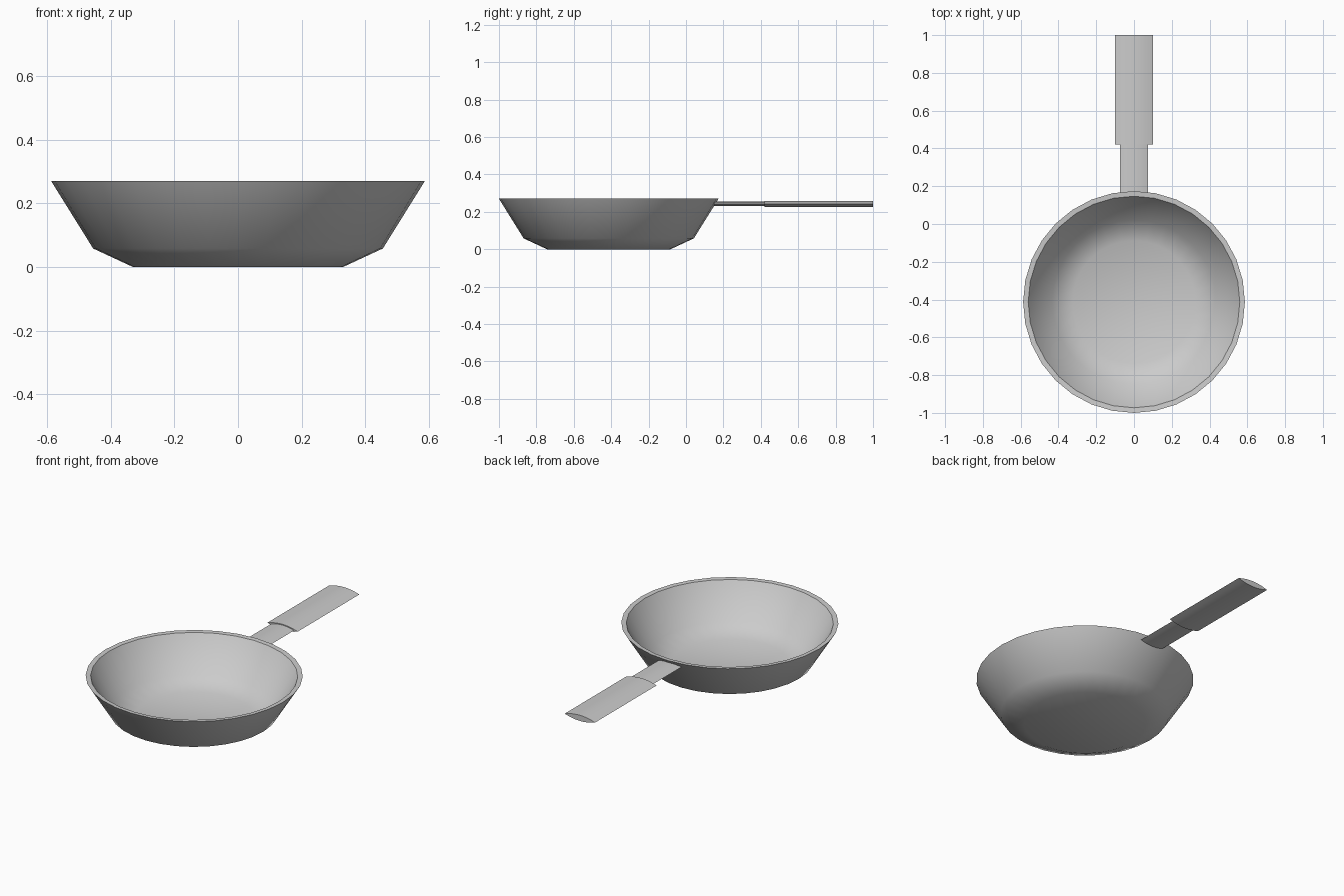
import bpy, bmesh, math

if "Cube" in bpy.data.objects:
    bpy.data.objects.remove(bpy.data.objects["Cube"])

PAN_Y = -0.413
SIDES = 32


def make_object(name, bm, angle):
    bmesh.ops.recalc_face_normals(bm, faces=bm.faces)
    mesh = bpy.data.meshes.new(name)
    bm.to_mesh(mesh)
    bm.free()
    ob = bpy.data.objects.new(name, mesh)
    bpy.context.collection.objects.link(ob)
    bpy.ops.object.select_all(action='DESELECT')
    ob.select_set(True)
    bpy.context.view_layer.objects.active = ob
    bpy.ops.object.shade_smooth_by_angle(angle=math.radians(angle))
    return ob


def loft(name, rings, angle):
    """Skin a list of closed point rings and cap both ends."""
    bm = bmesh.new()
    loops = [[bm.verts.new(p) for p in ring] for ring in rings]
    for a, b in zip(loops, loops[1:]):
        for i in range(len(a)):
            j = (i + 1) % len(a)
            bm.faces.new((a[i], a[j], b[j], b[i]))
    bm.faces.new(loops[0])
    bm.faces.new(loops[-1])
    return make_object(name, bm, angle)


def circle(r, z):
    return [(r * math.sin(math.tau * i / SIDES),
             PAN_Y + r * math.cos(math.tau * i / SIDES), z) for i in range(SIDES)]


def lens(y, half_w, half_h, z=0.242, n=8):
    """Pointed oval section: two shallow arcs meeting at sharp side edges."""
    top = [(-half_w + 2 * half_w * i / n, half_h * (1 - (2 * i / n - 1) ** 2))
           for i in range(n)]
    return [(x, y, z + h) for x, h in top] + [(-x, y, z - h) for x, h in top]


# Pan bowl: outside from base to rim, then inside down to the floor
profile = [(0.33, 0.0), (0.455, 0.058), (0.587, 0.27),
           (0.56, 0.268), (0.435, 0.073), (0.325, 0.022)]
loft("pan_bowl", [circle(r, z) for r, z in profile], 42)

# Handle: narrow neck and wider grip
loft("handle_neck", [lens(0.15, 0.075, 0.012), lens(0.44, 0.075, 0.012)], 30)
loft("handle_grip", [lens(0.42, 0.1, 0.017), lens(1.0, 0.1, 0.017)], 30)
